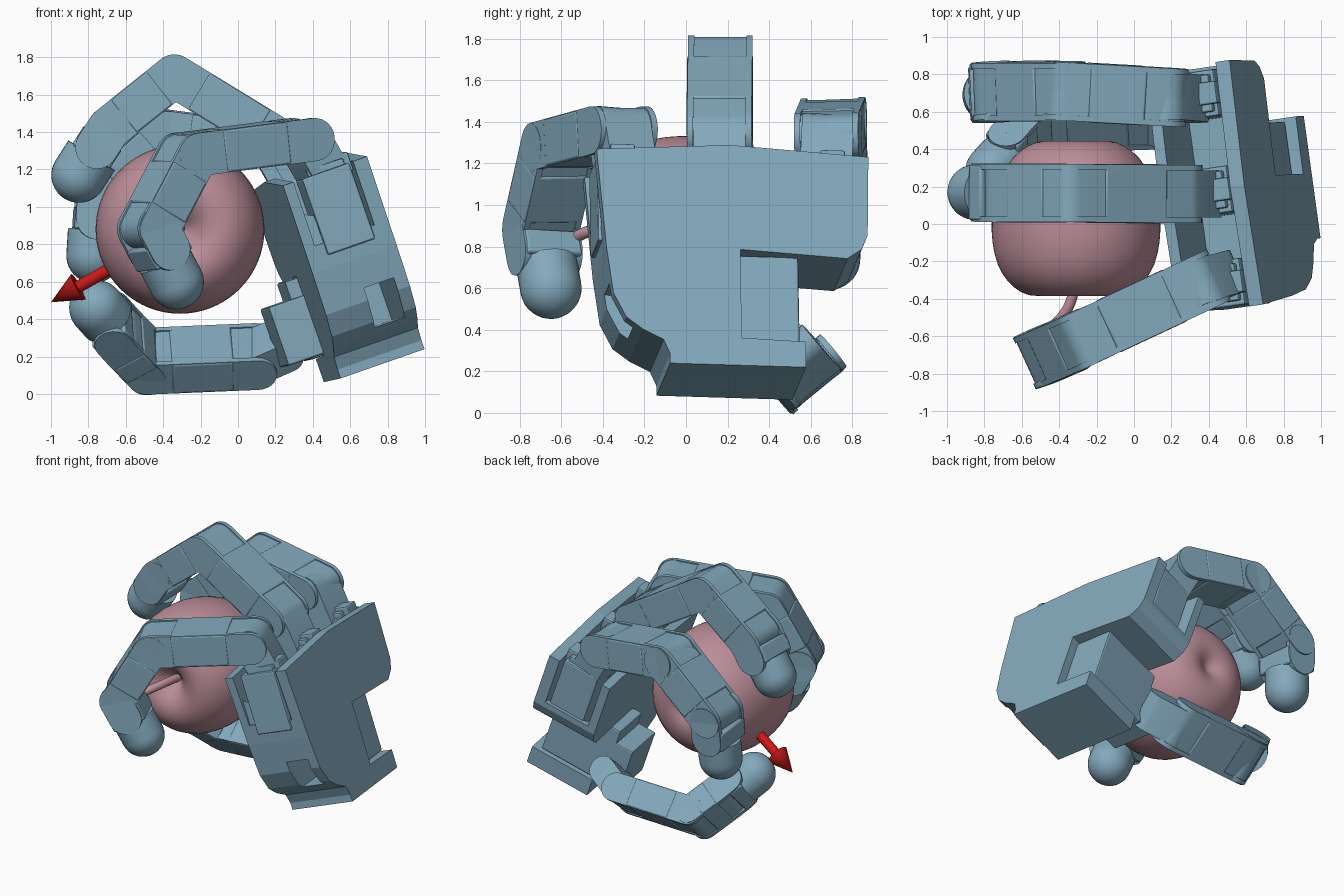
import bpy, bmesh, math
from mathutils import Vector as V, Matrix

if "Cube" in bpy.data.objects:
    bpy.data.objects.remove(bpy.data.objects["Cube"])


def material(name, c):
    m = bpy.data.materials.new(name)
    m.diffuse_color = (*c, 1)
    m.use_nodes = True
    m.node_tree.nodes["Principled BSDF"].inputs["Base Color"].default_value = m.diffuse_color
    return m


BLUE = material("blue_shell", (0.23, 0.40, 0.51))
PINK = material("pink_skin", (0.50, 0.27, 0.32))
RED = material("red", (0.6, 0.01, 0.01))


def finish(bm, name, mat, bevel=0.0, smooth=True):
    bmesh.ops.recalc_face_normals(bm, faces=bm.faces)
    me = bpy.data.meshes.new(name)
    bm.to_mesh(me)
    bm.free()
    ob = bpy.data.objects.new(name, me)
    bpy.context.collection.objects.link(ob)
    me.materials.append(mat)
    if bevel:
        b = ob.modifiers.new("bevel", 'BEVEL')
        b.width, b.segments, b.limit_method = bevel, 2, 'ANGLE'
        b.angle_limit = math.radians(50)
    if smooth:
        bpy.context.view_layer.objects.active = ob
        for o in bpy.context.selected_objects:
            o.select_set(False)
        ob.select_set(True)
        bpy.ops.object.shade_smooth_by_angle(angle=math.radians(35))
    return ob


def prism(name, pts, offset, bevel=0.0, smooth=True):
    """Extrude a 3D polygon along an offset vector."""
    bm = bmesh.new()
    f = bm.faces.new([bm.verts.new(p) for p in pts])
    r = bmesh.ops.extrude_face_region(bm, geom=[f])
    bmesh.ops.translate(bm, vec=offset, verts=[g for g in r['geom'] if isinstance(g, bmesh.types.BMVert)])
    # keep the starting cap so the solid is closed
    loop = [e for e in bm.edges if e.is_boundary]
    if loop:
        bmesh.ops.holes_fill(bm, edges=loop, sides=0)
    return finish(bm, name, BLUE, bevel, smooth)


def lathe(name, profile, origin, axis, mat, n=32):
    """Spin (radius, height) points about an axis."""
    bm = bmesh.new()
    vs = [bm.verts.new((r, 0, h)) for r, h in profile]
    es = [bm.edges.new(e) for e in zip(vs, vs[1:])]
    bmesh.ops.spin(bm, geom=vs + es, axis=(0, 0, 1), cent=(0, 0, 0), steps=n, angle=math.tau)
    bmesh.ops.remove_doubles(bm, verts=bm.verts, dist=1e-4)
    rot = V(axis).to_track_quat('Z', 'Y').to_matrix().to_4x4()
    bm.transform(Matrix.Translation(origin) @ rot)
    return finish(bm, name, mat)


# Palm frame: W across, L toward the fingers, N out of the back
O = V((0.69, -0.43, 1.27))
W = V((-0.136, 0.99, -0.03)).normalized()
L = V((-0.33, 0, 0.945))
L = (L - W * L.dot(W)).normalized()
N = W.cross(L)


def P(u, n, l):
    return O + W * u + N * n + L * l


def palm_box(name, u, n, l, bevel=0.01):
    pts = [P(u[0], n[0], l[0]), P(u[1], n[0], l[0]), P(u[1], n[0], l[1]), P(u[0], n[0], l[1])]
    return prism(name, pts, N * (n[1] - n[0]), bevel, False)


# Palm housing: a shell open at the finger end
outline = [(0, 0), (0.65, 0.04), (1.32, 0), (1.31, -0.40), (1.28, -0.47), (1.21, -0.52), (0.69, -0.49),
           (0.69, -0.94), (1.0, -0.95), (1.0, -1.08), (0.34, -1.08), (0.34, -1.03), (0.31, -0.96),
           (0.21, -0.91), (0.13, -0.85), (0.07, -0.73), (0.04, -0.5)]
palm = prism("palm", [P(u, -0.48, l) for u, l in outline], N * 0.48, 0, False)
cuts = [palm_box("cut_window", (-0.2, 0.9), (-0.24, -0.07), (-0.88, -0.66), 0),
        palm_box("cut_finger_bay", (0.04, 1.27), (-0.42, -0.08), (-0.42, 0.2), 0),
        palm_box("cut_side", (-0.2, 0.1), (-0.42, -0.08), (-0.36, 0.2), 0),
        palm_box("cut_far_side", (1.2, 1.5), (-0.42, -0.08), (-0.36, 0.2), 0)]
for c in cuts:
    c.hide_render = True
    c.hide_set(True)
    m = palm.modifiers.new("cut", 'BOOLEAN')
    m.operation, m.object, m.solver = 'DIFFERENCE', c, 'EXACT'

# Thumb motor and its mount in the palm recess
palm_box("thumb_motor", (0.66, 0.98), (-0.55, -0.06), (-0.94, -0.5))
palm_box("thumb_mount", (0.64, 0.98), (-0.68, -0.42), (-0.93, -0.6))

# Finger motors standing in the open end of the palm, with stepped caps
for i, u in enumerate((0.14, 0.64, 1.16)):
    palm_box(f"finger_motor_{i}", (u - 0.125, u + 0.125), (-0.37, -0.1), (-0.43, 0.0))
    palm_box(f"motor_cap_{i}", (u - 0.1, u + 0.1), (-0.33, -0.12), (-0.05, 0.035))
    palm_box(f"motor_step_{i}", (u - 0.06, u + 0.06), (-0.27, -0.08), (-0.05, 0.06))


def frame(a, b, wax):
    d = (b - a).normalized()
    up = V(wax).normalized().cross(d).normalized()
    return d, up, d.cross(up)


def link(name, a, b, wax, width, thick, shift=0.0):
    """Round-ended bar from joint a to joint b."""
    d, up, side = frame(a, b, wax)
    pts = []
    for c, s in ((b, 1), (a, -1)):
        for i in range(13):
            t = -math.pi / 2 + math.pi * i / 12
            pts.append(c + (d * math.cos(t) + up * math.sin(t)) * s * thick / 2 + side * (shift - width / 2))
    return prism(name, pts, side * width)


def casing(name, a, b, wax, width, thick, f0, f1):
    """Square shell around part of a link."""
    d, up, side = frame(a, b, wax)
    h = up * thick / 2
    p, q = a.lerp(b, f0), a.lerp(b, f1)
    return prism(name, [x - side * width / 2 for x in (p + h, q + h, q - h, p - h)], side * width, 0.012)


def finger(name, joints, wax, width=0.3, thick=0.23):
    j = [V(p) for p in joints]
    plate = 0.03
    for i in range(len(j) - 2):
        link(f"{name}_link_{i}", j[i], j[i + 1], wax, width - 2 * plate, thick - 0.015)
        if i:
            # Thin side plates flank each bone
            for s in (-1, 1):
                link(f"{name}_plate_{i}_{s}", j[i], j[i + 1], wax, plate, thick, s * (width - plate) / 2)
            casing(f"{name}_casing_{i}", j[i], j[i + 1], wax, width + 0.006, thick, 0.22, 0.78)
    # Last bone, its hinge cheeks and the rubber fingertip
    a, tip = j[-2], j[-1]
    casing(f"{name}_end_bone", a, tip, wax, width * 0.95, thick + 0.01, 0.2, 0.6)
    for s in (-1, 1):
        link(f"{name}_hinge_{s}", a, a.lerp(tip, 0.4), wax, plate, thick, s * (width - plate) / 2)
    r, h = 0.148, (tip - a).length * 0.42
    prof = [(0, -h), (r, -h)] + [(r * math.cos(t), r * math.sin(t))
                                for t in (math.pi / 2 * i / 10 for i in range(11))]
    prof[-1] = (0, r)
    lathe(f"{name}_tip", prof, tip, tip - a, BLUE)


finger("index_finger", [(0.46, -0.29, 1.17), (0.35, -0.32, 1.36), (-0.27, -0.61, 1.28),
                        (-0.48, -0.70, 0.88), (-0.33, -0.65, 0.60)], (-0.423, 0.905, 0))
finger("middle_finger", [(0.36, 0.16, 1.15), (0.25, 0.16, 1.34), (-0.34, 0.165, 1.70),
                         (-0.69, 0.165, 1.42), (-0.85, 0.17, 1.17)], (0, 1, 0), 0.31)
finger("ring_finger", [(0.29, 0.67, 1.12), (0.17, 0.68, 1.33), (-0.37, 0.71, 1.40),
                       (-0.75, 0.71, 1.06), (-0.77, 0.69, 0.74)], (-0.04, 1, 0.03), 0.31)
finger("thumb", [(0.26, 0.52, 0.27), (0.10, 0.585, 0.20), (-0.49, 0.565, 0.175),
                 (-0.62, 0.43, 0.31), (-0.755, 0.28, 0.46)], (0, 0.77, 0.63), 0.32, 0.2)

# Apple lying on its side, stem toward the front
apple = [(0, -0.25), (0.03, -0.26), (0.08, -0.32), (0.14, -0.37), (0.21, -0.39), (0.29, -0.375),
         (0.37, -0.31), (0.425, -0.22), (0.452, -0.1), (0.456, 0.03), (0.44, 0.14), (0.405, 0.26),
         (0.34, 0.36), (0.26, 0.425), (0.17, 0.45), (0.1, 0.44), (0.05, 0.41), (0, 0.39)]
body = lathe("apple", apple, (-0.31, 0, 0.88), (0, 1, 0), PINK, 40)
sub = body.modifiers.new("smooth", 'SUBSURF')
sub.levels = sub.render_levels = 1

cu = bpy.data.curves.new("apple_stem", 'CURVE')
cu.dimensions = '3D'
cu.bevel_depth, cu.bevel_resolution, cu.use_fill_caps = 0.028, 4, True
sp = cu.splines.new('NURBS')
sp.points.add(3)
for p, c in zip(sp.points, [(-0.31, -0.2, 0.88), (-0.31, -0.38, 0.9), (-0.34, -0.47, 0.89), (-0.44, -0.55, 0.83)]):
    p.co = (*c, 1)
sp.use_endpoint_u, sp.order_u = True, 4
cu.materials.append(PINK)
bpy.context.collection.objects.link(bpy.data.objects.new("apple_stem", cu))

# Direction arrow leaving the apple's centre
start, end = V((-0.31, 0.04, 0.88)), V((-1.0, 0.17, 0.49))
ln = (end - start).length
lathe("arrow", [(0, 0), (0.033, 0), (0.033, ln - 0.17), (0.078, ln - 0.17), (0, ln)],
      start, end - start, RED, 24)
